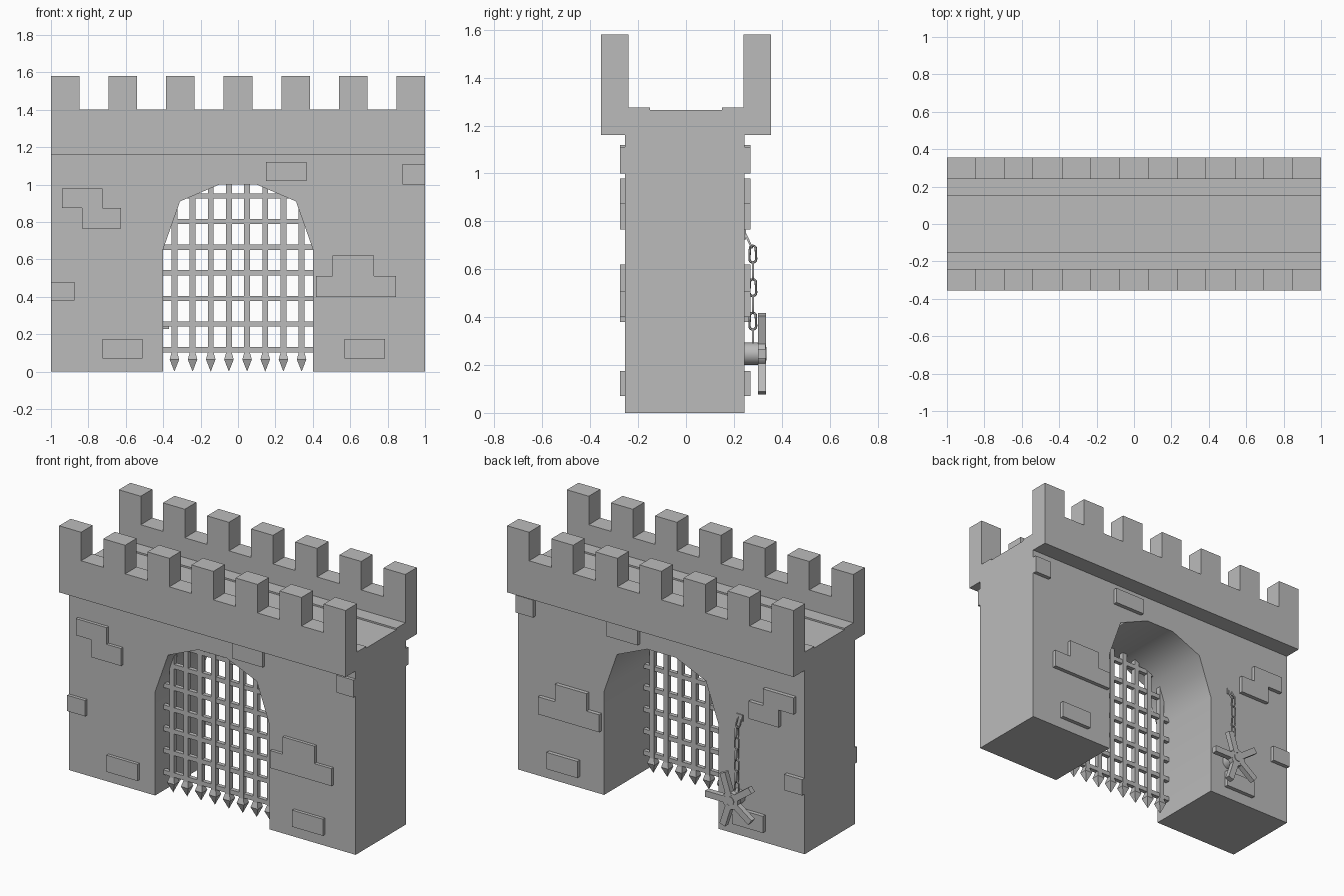
import bpy
import bmesh
from math import radians, pi, cos, sin
from mathutils import Matrix, Vector

cube = bpy.data.objects.get("Cube")
if cube:
    bpy.data.objects.remove(cube, do_unlink=True)

stone = bpy.data.materials.new("grey_stone")
stone.use_nodes = True
GREY = (0.5, 0.5, 0.5, 1)
stone.diffuse_color = GREY
stone.node_tree.nodes["Principled BSDF"].inputs["Base Color"].default_value = GREY


def finish(name, bm, smooth=None):
    """Turn a bmesh into a named object with the stone material."""
    bmesh.ops.recalc_face_normals(bm, faces=bm.faces)
    mesh = bpy.data.meshes.new(name)
    bm.to_mesh(mesh)
    bm.free()
    mesh.materials.append(stone)
    ob = bpy.data.objects.new(name, mesh)
    bpy.context.collection.objects.link(ob)
    if smooth:
        bpy.ops.object.select_all(action='DESELECT')
        ob.select_set(True)
        bpy.context.view_layer.objects.active = ob
        bpy.ops.object.shade_smooth_by_angle(angle=radians(smooth))
    return ob


def box(bm, x0, x1, y0, y1, z0, z1):
    size = Matrix.Diagonal((x1 - x0, y1 - y0, z1 - z0, 1))
    mid = Matrix.Translation(((x0 + x1) / 2, (y0 + y1) / 2, (z0 + z1) / 2))
    bmesh.ops.create_cube(bm, size=1, matrix=mid @ size)


def prism(bm, points, offset):
    """Extrude a closed outline of 3D points by an offset vector."""
    face = bm.faces.new([bm.verts.new(p) for p in points])
    new = bmesh.ops.extrude_face_region(bm, geom=[face], use_keep_orig=True)["geom"]
    verts = [v for v in new if isinstance(v, bmesh.types.BMVert)]
    bmesh.ops.translate(bm, verts=verts, vec=offset)


FRONT, BACK = -0.255, 0.245
LEDGE = 1.16

# Gate wall with a faceted arch cut through it
half = [(1, LEDGE), (1, 0), (0.4, 0), (0.4, 0.655), (0.31, 0.91), (0.1, 1.0)]
outline = half + [(-x, z) for x, z in reversed(half)]
bm = bmesh.new()
prism(bm, [(x, FRONT, z) for x, z in outline], (0, BACK - FRONT, 0))
finish("gate_wall", bm, 50)

# Overhanging parapet with a sunken walkway
side = [(0.355, LEDGE), (0.355, 1.4), (0.24, 1.4), (0.24, 1.275), (0.15, 1.275), (0.15, 1.265)]
outline = side + [(-y, z) for y, z in reversed(side)]
bm = bmesh.new()
prism(bm, [(-1, y, z) for y, z in outline], (2, 0, 0))
finish("parapet", bm)

# Merlons along both edges
MERLON = 0.153
for label, y in (("front", -0.355), ("back", 0.24)):
    bm = bmesh.new()
    for i in range(7):
        x = -1 + i * (2 - MERLON) / 6
        box(bm, x, x + MERLON, y, y + 0.115, 1.4, 1.58)
    finish(label + "_merlons", bm)

# Raised stones, the same on both faces
bricks = [(0.15, 0.365, 1.02, 1.12), (0.88, 1, 1.0, 1.11), (-1, -0.875, 0.38, 0.48),
          (-0.725, -0.51, 0.07, 0.175), (0.57, 0.785, 0.07, 0.175)]
zigzag = [(-0.94, 0.98), (-0.725, 0.98), (-0.725, 0.875), (-0.625, 0.875),
          (-0.625, 0.765), (-0.835, 0.765), (-0.835, 0.875), (-0.94, 0.875)]
stepped = [(0.417, 0.4), (0.845, 0.4), (0.845, 0.51), (0.727, 0.51),
           (0.727, 0.62), (0.505, 0.62), (0.505, 0.51), (0.417, 0.51)]
rects = [[(a, c), (b, c), (b, d), (a, d)] for a, b, c, d in bricks]
for label, y, depth in (("front", FRONT, -0.02), ("back", BACK, 0.025)):
    bm = bmesh.new()
    for shape in rects + [zigzag, stepped]:
        prism(bm, [(x, y, z) for x, z in shape], (0, depth, 0))
    finish(label + "_raised_stones", bm)

# Portcullis: crossed bars with pointed tips
GATE_Y = -0.16
bars, tips = bmesh.new(), bmesh.new()
for i in range(8):
    x = -0.34 + i * 0.68 / 7
    box(bars, x - 0.016, x + 0.016, GATE_Y - 0.016, GATE_Y + 0.016, 0.06, 1.02)
    for r1, r2, z0, z1 in ((0, 0.036, 0, 0.065), (0.036, 0.022, 0.065, 0.1)):
        place = Matrix.Translation((x, GATE_Y, (z0 + z1) / 2)) @ Matrix.Rotation(pi / 4, 4, 'Z')
        bmesh.ops.create_cone(tips, cap_ends=True, segments=4, radius1=r1, radius2=r2,
                              depth=z1 - z0, matrix=place)
bmesh.ops.remove_doubles(tips, verts=tips.verts, dist=0.0001)
finish("portcullis_uprights", bars)
finish("portcullis_tips", tips)
bm = bmesh.new()
for i in range(7):
    z = 0.117 + i * 0.137
    box(bm, -0.405, 0.405, GATE_Y - 0.013, GATE_Y + 0.013, z - 0.014, z + 0.014)
finish("portcullis_crossbars", bm)

# Winch on the back: axle, hub and five spokes
WX, WZ = -0.54, 0.247


def drum(name, radius, y0, y1, sides):
    bm = bmesh.new()
    place = Matrix.Translation((WX, (y0 + y1) / 2, WZ)) @ Matrix.Rotation(pi / 2, 4, 'X')
    bmesh.ops.create_cone(bm, cap_ends=True, segments=sides, radius1=radius,
                          radius2=radius, depth=y1 - y0, matrix=place)
    finish(name, bm, 40)


drum("winch_axle", 0.046, BACK - 0.01, 0.305, 16)
drum("winch_hub", 0.055, 0.3, 0.333, 10)
drum("winch_axle_end", 0.028, 0.33, 0.337, 12)
bm = bmesh.new()
for i in range(5):
    a = i * 2 * pi / 5
    out, across = Vector((cos(a), 0, sin(a))), Vector((-sin(a), 0, cos(a)))
    base = Vector((WX, 0.3, WZ))
    corners = [base + out * r + across * w
               for r, w in ((0.03, -0.02), (0.172, -0.02), (0.172, 0.02), (0.03, 0.02))]
    prism(bm, corners, (0, 0.034, 0))
finish("winch_spokes", bm)

# Chain hanging from the wall to the winch axle
CX = -0.55


def link(index, loc, tilt, turn):
    bpy.ops.mesh.primitive_torus_add(major_segments=12, minor_segments=6,
                                     major_radius=0.014, minor_radius=0.005)
    ob = bpy.context.object
    ob.name = "chain_link_%d" % index
    for v in ob.data.vertices:
        v.co.x += 0.021 if v.co.x > 0 else -0.021
    stand = Matrix.Rotation(pi / 2, 4, 'Y')
    spin = Matrix.Rotation(turn, 4, 'Z')
    lean = Matrix.Rotation(tilt, 4, 'X')
    ob.data.transform(Matrix.Translation(loc) @ lean @ spin @ stand)
    ob.data.materials.append(stone)
    bpy.ops.object.shade_smooth_by_angle(angle=radians(60))


link(0, (CX, 0.26, 0.722), radians(25), pi / 2)
for i in range(6):
    link(i + 1, (CX, 0.279, 0.663 - i * 0.07), 0, (i % 2) * pi / 2)

# Wall staple that holds the top of the chain
bm = bmesh.new()
box(bm, CX - 0.022, CX + 0.022, BACK - 0.005, BACK + 0.006, 0.725, 0.765)
finish("chain_staple", bm)
